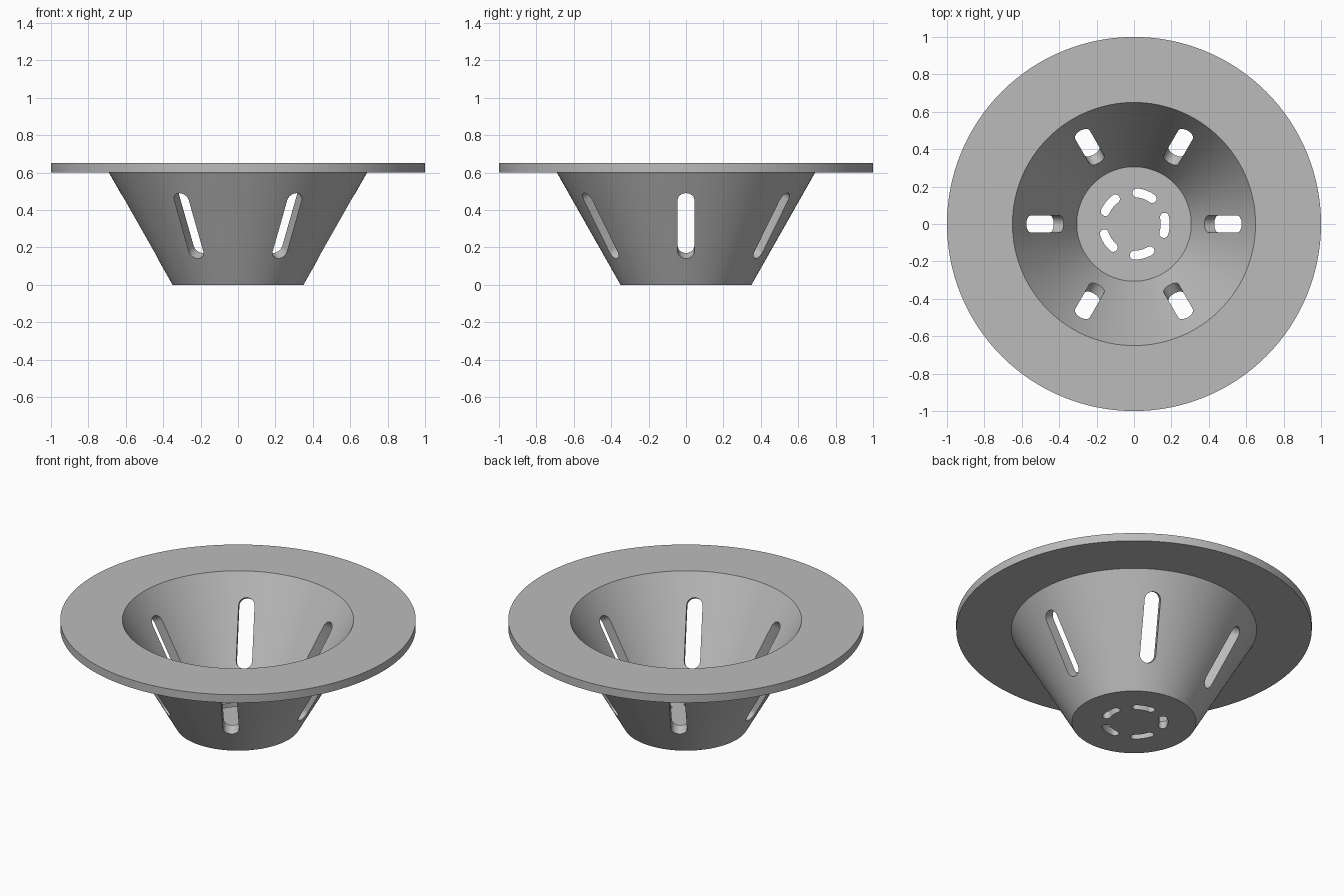
import bpy
import bmesh
from math import cos, sin, pi, radians
from mathutils import Vector, Matrix

cube = bpy.data.objects.get("Cube")
if cube:
    bpy.data.objects.remove(cube, do_unlink=True)

SEGMENTS = 128
BASE_R, SHOULDER_R, SHOULDER_Z = 0.35, 0.69, 0.6
RIM_Z, FLOOR_Z = 0.65, 0.045

grey = bpy.data.materials.new("plain grey")
grey.use_nodes = True
grey.diffuse_color = (0.5, 0.5, 0.5, 1)
grey.node_tree.nodes["Principled BSDF"].inputs["Base Color"].default_value = (0.5, 0.5, 0.5, 1)


def make_object(name, bm):
    bmesh.ops.recalc_face_normals(bm, faces=bm.faces[:])
    mesh = bpy.data.meshes.new(name)
    bm.to_mesh(mesh)
    bm.free()
    mesh.materials.append(grey)
    obj = bpy.data.objects.new(name, mesh)
    bpy.context.collection.objects.link(obj)
    return obj


def prism(bm, outline, depth):
    """Extrude a closed outline along the depth vector."""
    face = bm.faces.new([bm.verts.new(p) for p in outline])
    new = bmesh.ops.extrude_face_region(bm, geom=[face], use_keep_orig=True)["geom"]
    verts = [v for v in new if isinstance(v, bmesh.types.BMVert)]
    bmesh.ops.translate(bm, verts=verts, vec=depth)


def half_circle(centre, radius, start, steps=12):
    return [(centre[0] + radius * cos(start + pi * i / steps),
             centre[1] + radius * sin(start + pi * i / steps)) for i in range(steps + 1)]


# Basket: tapered cup with floor and flat flange, turned about z
profile = [(0, 0), (BASE_R, 0), (SHOULDER_R, SHOULDER_Z), (1, SHOULDER_Z),
           (1, RIM_Z), (0.65, RIM_Z), (0.306, FLOOR_Z), (0, FLOOR_Z)]
bm = bmesh.new()
verts = [bm.verts.new((r, 0, z)) for r, z in profile]
edges = [bm.edges.new(pair) for pair in zip(verts, verts[1:])]
bmesh.ops.spin(bm, geom=verts + edges, cent=(0, 0, 0), axis=(0, 0, 1),
               angle=2 * pi, steps=SEGMENTS, use_merge=False)
bmesh.ops.remove_doubles(bm, verts=bm.verts[:], dist=0.0005)
basket = make_object("strainer_basket", bm)

cut = bmesh.new()

# Six wall slots, square to the sloping wall
along = Vector((SHOULDER_R - BASE_R, 0, SHOULDER_Z)).normalized()
inward = Vector((-along.z, 0, along.x))
middle_z = 0.315
middle = Vector((BASE_R + middle_z * along.x / along.z, 0, middle_z))
half, radius = 0.156, 0.045
capsule = half_circle((half, 0), radius, -pi / 2) + half_circle((-half, 0), radius, pi / 2)
for i in range(6):
    turn = Matrix.Rotation(i * pi / 3, 3, "Z")
    outline = [turn @ (middle + along * u + Vector((0, v, 0)) - inward * 0.05)
               for u, v in capsule]
    prism(cut, outline, turn @ inward * 0.16)

# Five curved drain slots in the floor
ring, radius, sweep = 0.167, 0.024, radians(15)
for i in range(5):
    mid = 2 * pi * i / 5 - radians(2.5)
    a, b = mid - sweep, mid + sweep
    steps = [k / 8 for k in range(1, 8)]
    outline = [((ring + radius) * cos(a + (b - a) * t),
                (ring + radius) * sin(a + (b - a) * t)) for t in steps]
    outline += half_circle((ring * cos(b), ring * sin(b)), radius, b)
    outline += [((ring - radius) * cos(b - (b - a) * t),
                 (ring - radius) * sin(b - (b - a) * t)) for t in steps]
    outline += half_circle((ring * cos(a), ring * sin(a)), radius, a + pi)
    prism(cut, [(x, y, -0.05) for x, y in outline], Vector((0, 0, 0.15)))

cutter = make_object("slot_cutter", cut)
cutter.hide_render = True

# Cut the slots, then drop the cutter
boolean = basket.modifiers.new("slots", "BOOLEAN")
boolean.operation = "DIFFERENCE"
boolean.solver = "EXACT"
boolean.object = cutter
bpy.ops.object.select_all(action="DESELECT")
basket.select_set(True)
bpy.context.view_layer.objects.active = basket
bpy.ops.object.modifier_apply(modifier=boolean.name)
bpy.data.objects.remove(cutter, do_unlink=True)
bpy.ops.object.shade_smooth_by_angle(angle=radians(25))
